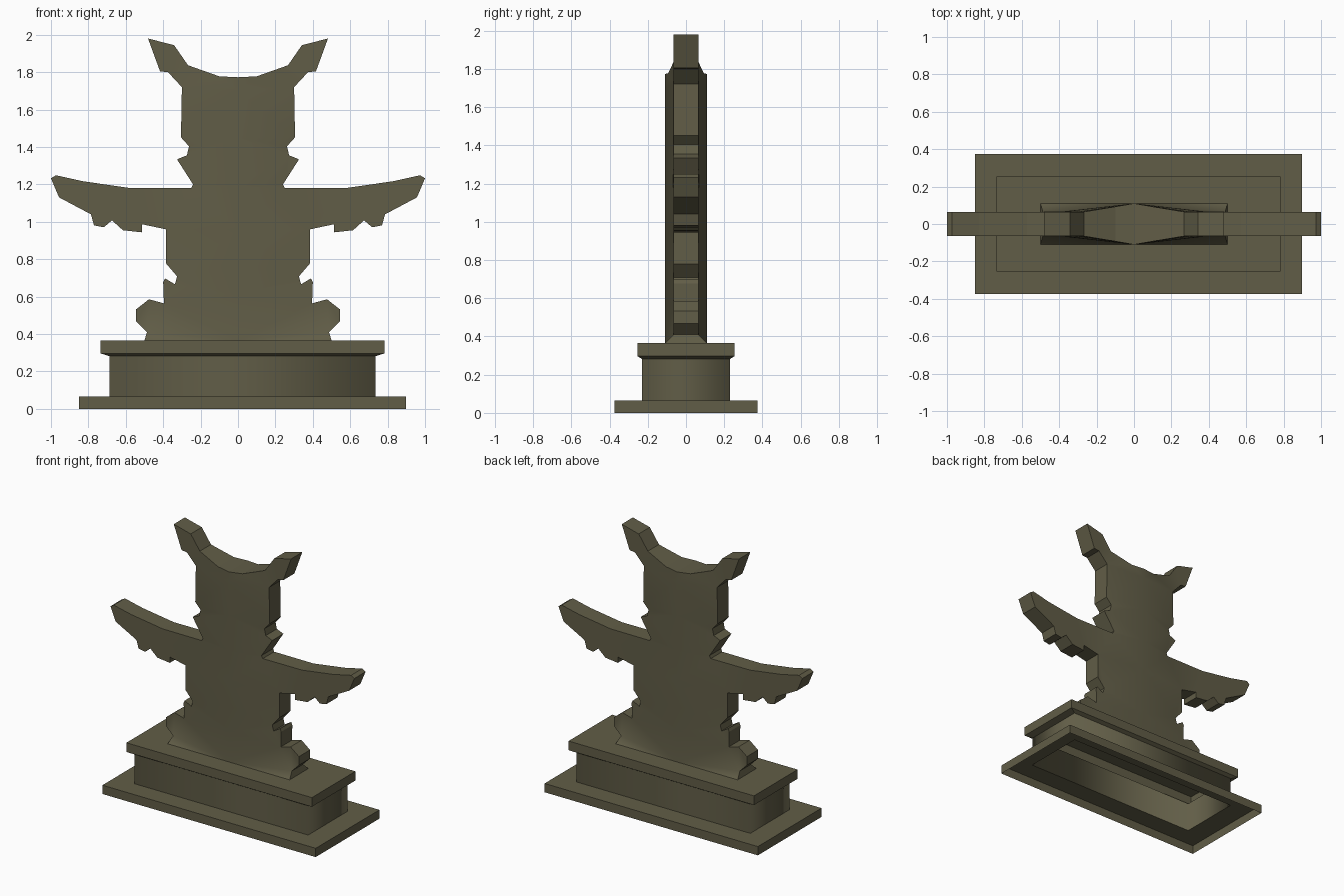
import bpy, bmesh
from mathutils import Vector
from mathutils.geometry import delaunay_2d_cdt

if "Cube" in bpy.data.objects:
    bpy.data.objects.remove(bpy.data.objects["Cube"])

olive = bpy.data.materials.new("dark_olive_stone")
olive.diffuse_color = (0.12, 0.11, 0.063, 1)
olive.use_nodes = True
olive.node_tree.nodes["Principled BSDF"].inputs["Base Color"].default_value = olive.diffuse_color


def finish(name, bm):
    mesh = bpy.data.meshes.new(name)
    bm.to_mesh(mesh)
    bm.free()
    mesh.materials.append(olive)
    obj = bpy.data.objects.new(name, mesh)
    bpy.context.collection.objects.link(obj)
    return obj


# Pedestal: stepped rectangular shell, open underneath: (half x, half y, z)
LEVELS = [(0.874, 0.373, 0), (0.874, 0.373, 0.065), (0.712, 0.23, 0.065),
          (0.712, 0.23, 0.282), (0.76, 0.255, 0.297), (0.76, 0.255, 0.365)]
CX = 0.024
bm = bmesh.new()
rings = [[bm.verts.new((CX + sx * a, sy * b, z))
          for sx, sy in ((-1, -1), (1, -1), (1, 1), (-1, 1))] for a, b, z in LEVELS]
for level, (lo, hi) in enumerate(zip(rings, rings[1:])):
    for i in range(4):
        j = (i + 1) % 4
        f = bm.faces.new((lo[i], lo[j], hi[j], hi[i]))
        f.smooth = level == 2      # softly shaded middle block
bm.faces.new(rings[-1])
finish("pedestal", bm)

# Figure: right half of the silhouette, from the head down to the foot
HALF = [(0.10, 1.778), (0.267, 1.837), (0.342, 1.945), (0.481, 1.98),
        (0.417, 1.805), (0.374, 1.80), (0.30, 1.72), (0.305, 1.452),
        (0.262, 1.404), (0.273, 1.356), (0.326, 1.334), (0.24, 1.20),
        (0.25, 1.18), (0.572, 1.18), (0.829, 1.217), (0.973, 1.249),
        (1.0, 1.233), (0.957, 1.131), (0.786, 1.04), (0.77, 0.981),
        (0.717, 0.971), (0.674, 1.008), (0.615, 0.955), (0.513, 0.944),
        (0.513, 0.987), (0.385, 0.96), (0.385, 0.778), (0.326, 0.709),
        (0.337, 0.666), (0.39, 0.698), (0.40, 0.677), (0.396, 0.564),
        (0.476, 0.586), (0.545, 0.532), (0.545, 0.468), (0.487, 0.41),
        (0.50, 0.365)]
FOOT, CROWN = 0.365, 1.773


def depth(x, z):
    # thick along the centre ridge and the foot, thin at the outer edges
    if z < FOOT + 0.001:
        return 0.11
    return 0.11 - 0.045 * min(abs(x) / 0.26, 1)


outline = HALF + [(0, FOOT)] + [(-x, z) for x, z in reversed(HALF)] + [(0, CROWN)]
n = len(outline)
ridge = [(0, z) for z in (0.6, 0.78, 0.96, 1.19, 1.45, 1.7)]
chain = [len(HALF)] + list(range(n, n + len(ridge))) + [n - 1]
points = [Vector(p) for p in outline + ridge]
edges = [(i, (i + 1) % n) for i in range(n)] + list(zip(chain, chain[1:]))
border = list(range(n))[::-1]
pts, _, tris, *_ = delaunay_2d_cdt(points, edges, [border], 1, 1e-5)

bm = bmesh.new()
front = [bm.verts.new((p.x, -depth(p.x, p.y), p.y)) for p in pts]
back = [bm.verts.new((p.x, depth(p.x, p.y), p.y)) for p in pts]
uses = {}
for t in tris:
    bm.faces.new([front[i] for i in t]).smooth = True
    bm.faces.new([back[i] for i in reversed(t)]).smooth = True
    for a, b in zip(t, list(t[1:]) + [t[0]]):
        uses[(a, b)] = True
# flat rim joining the two faces
for a, b in uses:
    if (b, a) not in uses:
        bm.faces.new((front[b], front[a], back[a], back[b]))
bmesh.ops.recalc_face_normals(bm, faces=bm.faces[:])
finish("winged_figure", bm)
